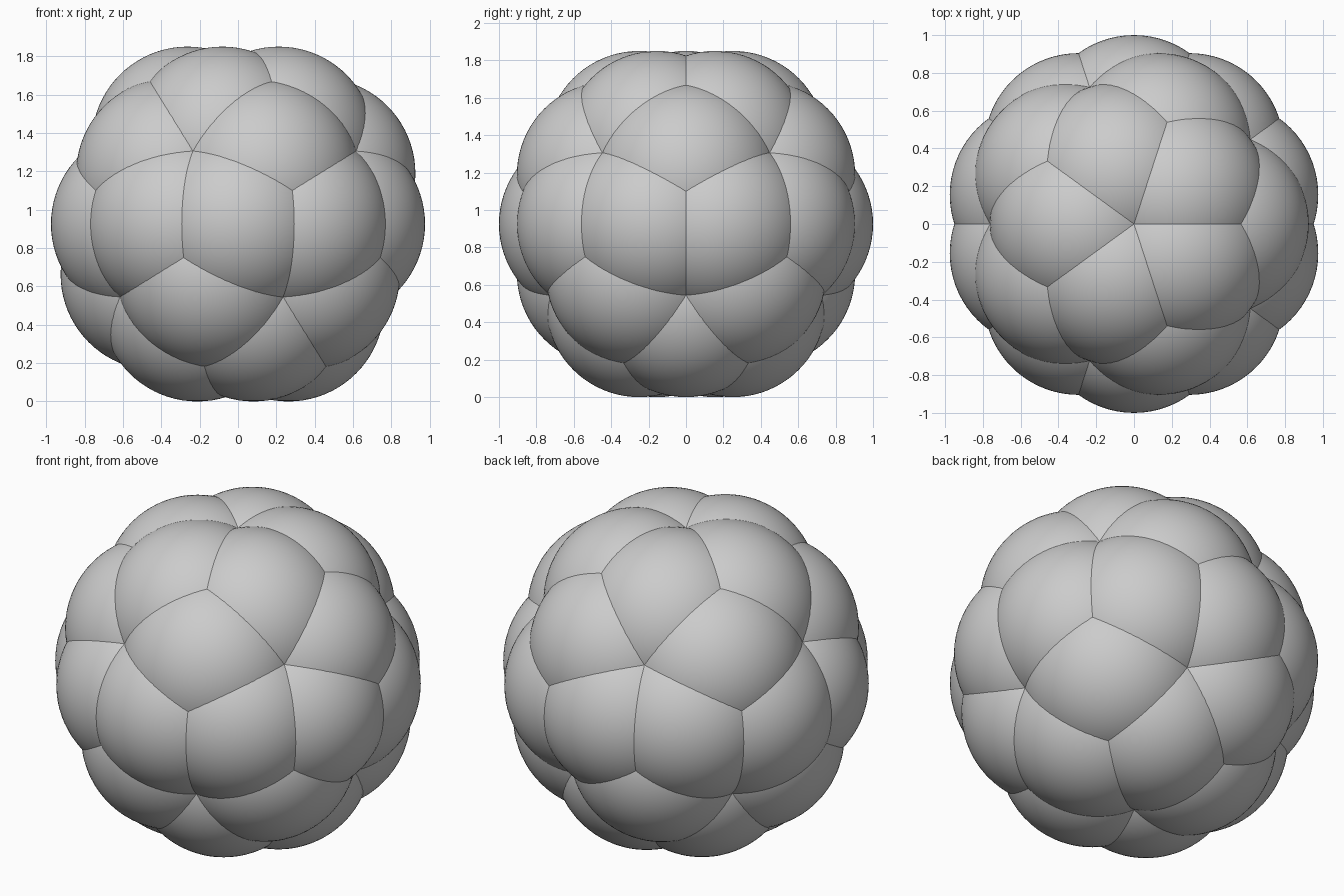
import bpy
from math import sin, cos, radians, atan

if "Cube" in bpy.data.objects:
    bpy.data.objects.remove(bpy.data.objects["Cube"])

R = 0.5                          # sphere radius = distance of each centre from the middle
PHI = (1 + 5 ** 0.5) / 2
TILT = atan(1 / PHI)             # polar angle of the top ring (31.72 degrees)
MID_Z = R * cos(TILT) + R        # puts the lowest spheres on z = 0

# shared smooth sphere mesh
bpy.ops.mesh.primitive_uv_sphere_add(segments=72, ring_count=40, radius=R)
master = bpy.context.object
bpy.ops.object.shade_smooth()
mesh = master.data
mesh.name = "lobe_mesh"
bpy.data.objects.remove(master)


def ring(name, polar, start, count):
    """Ring of lobes at one polar angle from the vertical axis."""
    for i in range(count):
        a = radians(start + i * 360 / count)
        lobe = bpy.data.objects.new(f"{name}_{i + 1}", mesh)
        lobe.location = (R * sin(polar) * cos(a), R * sin(polar) * sin(a),
                         MID_Z + R * cos(polar))
        bpy.context.collection.objects.link(lobe)


# icosidodecahedron layers, top to bottom
quarter = radians(90)
ring("top_lobe", TILT, 36, 5)
ring("upper_lobe", quarter - TILT, 0, 5)
ring("equator_lobe", quarter, 18, 10)
ring("lower_lobe", quarter + TILT, 36, 5)
ring("bottom_lobe", 2 * quarter - TILT, 0, 5)
